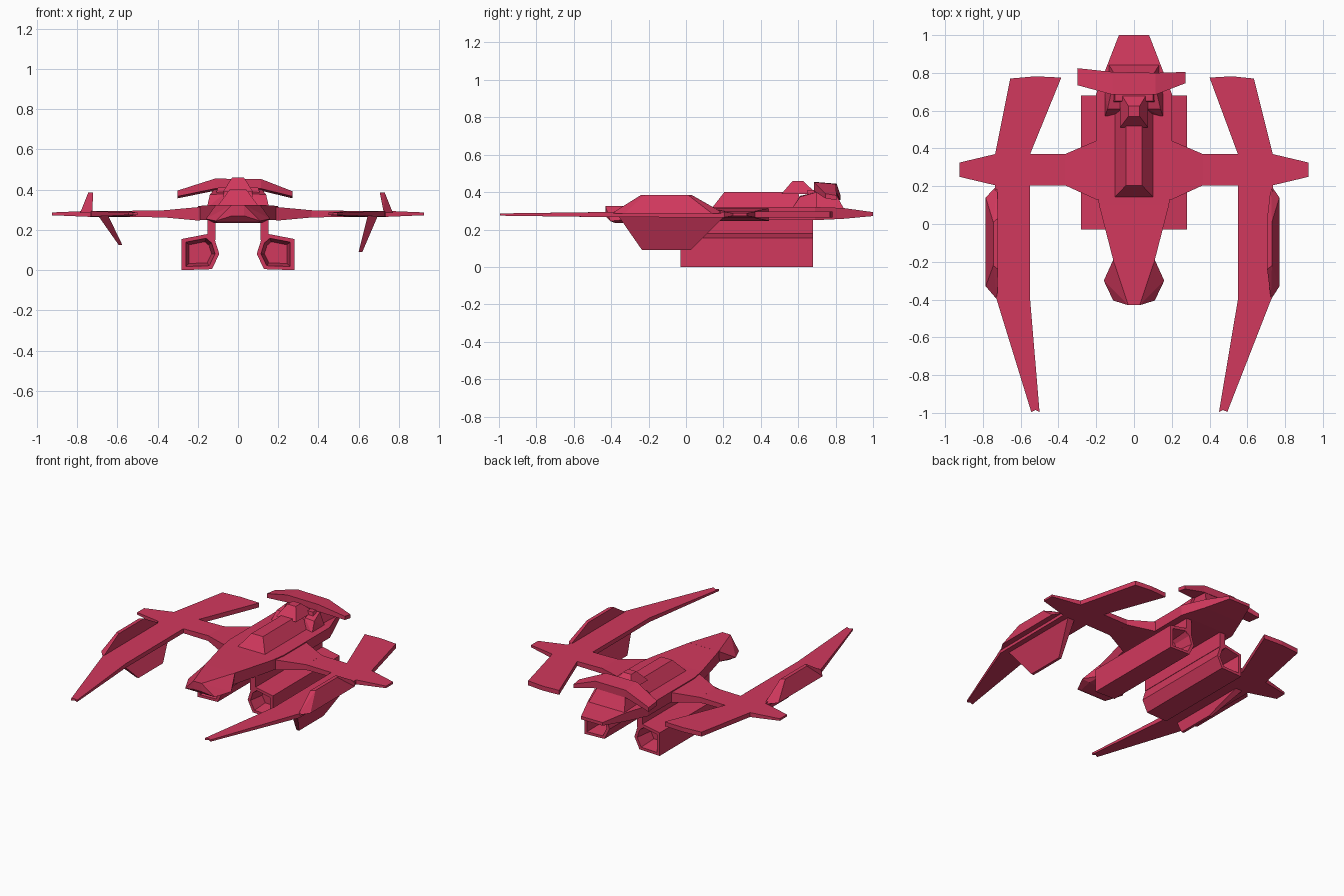
import bpy, bmesh

paint = bpy.data.materials.new("crimson_paint")
paint.diffuse_color = (0.64, 0.04, 0.11, 1)


def finish(name, bm):
    bmesh.ops.recalc_face_normals(bm, faces=bm.faces[:])
    mesh = bpy.data.meshes.new(name)
    bm.to_mesh(mesh)
    bm.free()
    obj = bpy.data.objects.new(name, mesh)
    obj.data.materials.append(paint)
    bpy.context.collection.objects.link(obj)
    return obj


def solid(name, pts):
    """Convex faceted block around a few points."""
    bm = bmesh.new()
    for p in pts:
        bm.verts.new(p)
    bmesh.ops.convex_hull(bm, input=bm.verts[:])
    loose = [v for v in bm.verts if not v.link_faces]
    bmesh.ops.delete(bm, geom=loose, context='VERTS')
    bmesh.ops.dissolve_limit(bm, angle_limit=0.02, verts=bm.verts[:], edges=bm.edges[:])
    return finish(name, bm)


def loft(name, rings):
    """Bridge equal-length rings and cap both ends."""
    bm = bmesh.new()
    rows = [[bm.verts.new(p) for p in r] for r in rings]
    n = len(rows[0])
    for a, b in zip(rows, rows[1:]):
        for i in range(n):
            j = (i + 1) % n
            bm.faces.new((a[i], a[j], b[j], b[i]))
    bm.faces.new(rows[0])
    bm.faces.new(rows[-1])
    return finish(name, bm)


def plate(name, outline, z=0.28):
    """Flat outline of (x, y, half thickness)."""
    return loft(name, [[(x, y, z - t) for x, y, t in outline],
                       [(x, y, z + t) for x, y, t in outline]])


def both(pts):
    return [(s * x, y, z) for x, y, z in pts for s in (1, -1)]


def frustum(x0, ya, yb, z0, x1, yc, yd, z1):
    return both([(x0, ya, z0), (x0, yb, z0), (x1, yc, z1), (x1, yd, z1)])


# Fuselage plate, lofted along y: (y, half width, bottom, top)
stations = [(-0.21, 0.105, 0.25, 0.325), (0.1, 0.185, 0.25, 0.32), (0.2, 0.2, 0.25, 0.32),
            (0.69, 0.2, 0.25, 0.32), (0.84, 0.142, 0.257, 0.315), (1.0, 0.08, 0.272, 0.293)]
loft("fuselage", [[(-w, y, b), (w, y, b), (w, y, t), (-w, y, t)] for y, w, b, t in stations])

# Nose with drooping cheeks
solid("nose", both([(0.11, -0.19, 0.325), (0.03, -0.43, 0.325), (0.16, -0.3, 0.255),
                    (0.11, -0.405, 0.245), (0.03, -0.43, 0.27), (0.1, -0.19, 0.25),
                    (0.1, -0.38, 0.235), (0.12, -0.28, 0.235)]))

# Canopy, bump and rear deck
solid("canopy", frustum(0.108, 0.135, 0.62, 0.31, 0.042, 0.205, 0.6, 0.4))
solid("canopy_bump", frustum(0.075, 0.51, 0.7, 0.39, 0.03, 0.57, 0.625, 0.46))
solid("rear_deck", frustum(0.135, 0.63, 0.845, 0.31, 0.1, 0.65, 0.79, 0.41))

# Arched tail spoiler: section ring per x station (x, front y, back y, bottom, top)
arch = [(-0.3, 0.735, 0.825, 0.367, 0.396), (-0.115, 0.685, 0.805, 0.405, 0.455),
        (0.115, 0.685, 0.8, 0.405, 0.453), (0.272, 0.745, 0.805, 0.367, 0.392)]
loft("tail_spoiler", [[(x, f, b), (x, k, b - 0.01), (x, k, t - 0.01), (x, f, t)]
                      for x, f, k, b, t in arch])

# Engine pod cross-section (x, z)
pod = [(0.28, 0), (0.28, 0.155), (0.15, 0.18), (0.115, 0.15), (0.093, 0.08), (0.13, 0.005)]
pod_steps = [(0.07, 0.6), (-0.03, 0.78), (-0.03, 1), (0.68, 1), (0.68, 0.78), (0.56, 0.6)]

# Small left and right differences: blade tip, rear inner, rear outer, lower fin tip x and z
sides = {"left": (-1, 0.5, 0.385, 0.655, 0.575, 0.125, 0.785),
         "right": (1, 0.45, 0.4, 0.635, 0.6, 0.09, 0.77)}

for side, (s, tip, rin, rout, fx, fz, ux) in sides.items():
    # Tapered wing root
    solid(side + "_wing_root", [(s * x, y, 0.28 + k * t) for k in (-1, 1) for x, y, t in
                                [(0.19, 0.125, 0.034), (0.19, 0.445, 0.034),
                                 (0.365, 0.205, 0.018), (0.365, 0.37, 0.018)]])
    # Cross-shaped wing with a long forward blade
    outline = [(0.36, 0.205, 0.018), (0.55, 0.205, 0.015), (0.55, -0.4, 0.014),
               (tip, -0.995, 0.006), (tip + 0.022, -0.985, 0.006), (tip + 0.044, -0.995, 0.006),
               (0.73, -0.39, 0.014), (0.735, 0.205, 0.015),
               (0.925, 0.25, 0.007), (0.925, 0.325, 0.007), (0.735, 0.37, 0.015),
               (rout, 0.77, 0.015), ((rin + rout) / 2, 0.782, 0.015), (rin, 0.775, 0.015),
               (0.55, 0.37, 0.015), (0.36, 0.37, 0.018)]
    plate(side + "_wing", [(s * x, y, t) for x, y, t in outline])
    # Upper and lower canted fins
    solid(side + "_upper_fin", [(s * x, y, z) for x, y, z in
                                [(0.725, -0.4, 0.285), (0.725, 0.205, 0.285), (ux, -0.33, 0.285),
                                 (ux, 0.14, 0.285), (ux - 0.065, -0.24, 0.385), (ux - 0.04, -0.22, 0.385),
                                 (ux - 0.065, 0.03, 0.385), (ux - 0.04, 0.01, 0.385)]])
    solid(side + "_lower_fin", [(s * x, y, z) for x, y, z in
                                [(0.645, -0.36, 0.27), (0.645, 0.205, 0.27), (0.695, -0.36, 0.27),
                                 (0.695, 0.205, 0.27), (fx, -0.235, fz), (fx, 0.025, fz),
                                 (fx + 0.018, -0.235, fz), (fx + 0.018, 0.025, fz)]])
    # Engine pod with recessed ends, and its pylon
    loft(side + "_engine_pod", [[(s * (0.188 + (x - 0.188) * k), y, 0.083 + (z - 0.083) * k)
                                 for x, z in pod] for y, k in pod_steps])
    solid(side + "_pylon", [(s * x, y, z) for x in (0.112, 0.152) for y in (-0.03, 0.68)
                            for z in (0.15, 0.26)])
    # Deck intake beside the canopy bump
    solid(side + "_intake", [(s * x, y, z) for x, y, z in
                             [(0.07, 0.585, 0.31), (0.155, 0.565, 0.31), (0.07, 0.61, 0.38),
                              (0.14, 0.61, 0.375), (0.155, 0.7, 0.31), (0.07, 0.7, 0.4),
                              (0.12, 0.7, 0.4), (0.07, 0.7, 0.31)]])
